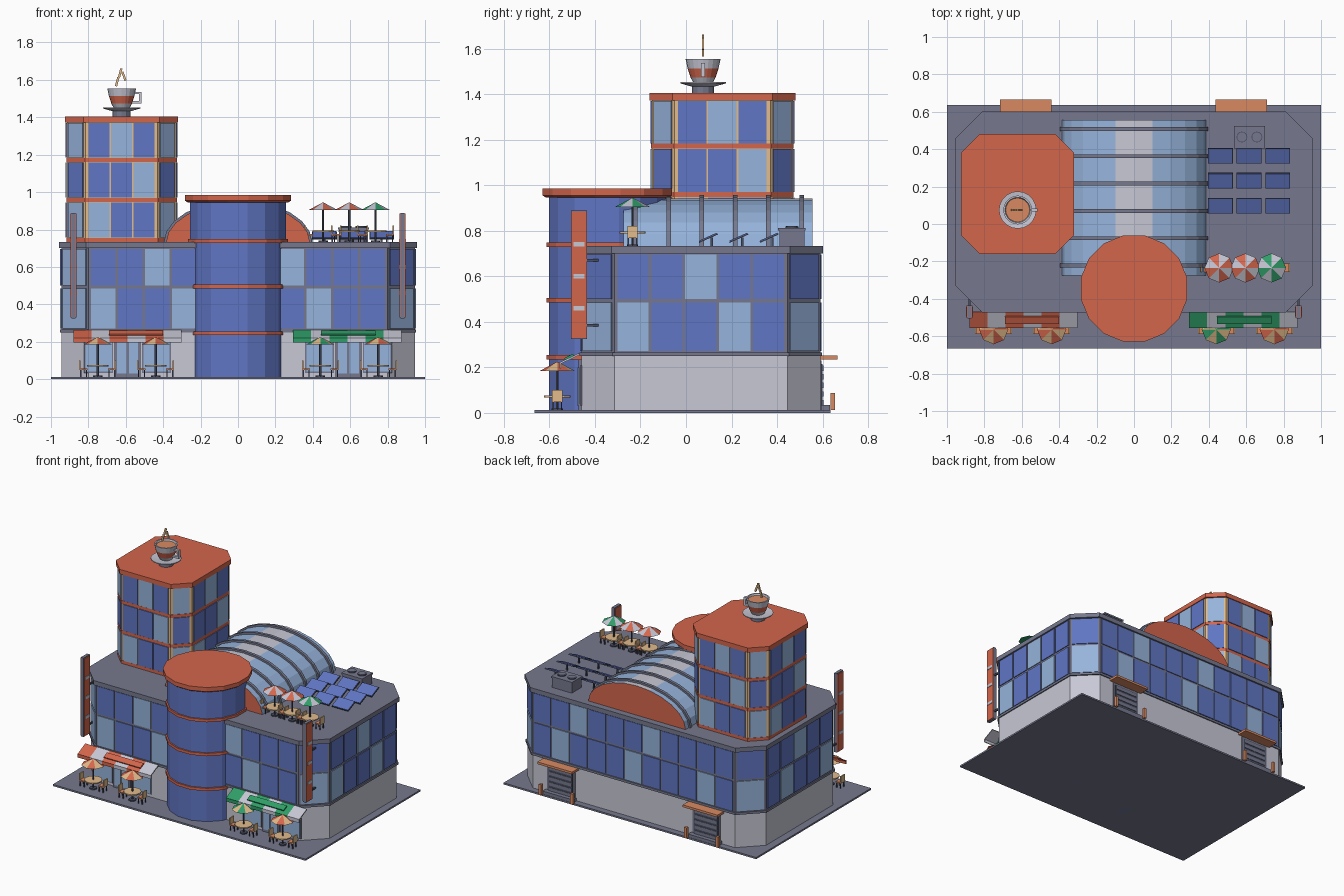
import bpy, bmesh
from math import sin, cos, pi, radians
from mathutils import Matrix, Vector

if "Cube" in bpy.data.objects:
    bpy.data.objects.remove(bpy.data.objects["Cube"])


def material(name, *rgb):
    col = [(c / 255 / 12.92 if c < 11 else ((c / 255 + 0.055) / 1.055) ** 2.4) for c in rgb] + [1]
    m = bpy.data.materials.new(name)
    m.use_nodes = True
    m.diffuse_color = col
    m.node_tree.nodes["Principled BSDF"].inputs["Base Color"].default_value = col
    return m


BLUE = material("deep blue glass", 96, 118, 196)
SKY = material("pale blue glass", 150, 180, 220)
RED = material("brick red", 212, 102, 76)
GREY = material("slate grey", 118, 121, 142)
WHITE = material("light grey wall", 200, 200, 214)
GREEN = material("green cloth", 48, 158, 104)
TAN = material("tan wood", 226, 188, 140)
ORANGE = material("orange trim", 216, 138, 98)
DARK = material("dark metal", 74, 78, 96)


def finish(name, bm, mats, rule=None):
    bmesh.ops.recalc_face_normals(bm, faces=bm.faces)
    if rule:
        bm.normal_update()
        for f in bm.faces:
            f.material_index = rule(f)
    me = bpy.data.meshes.new(name)
    bm.to_mesh(me)
    bm.free()
    for m in mats:
        me.materials.append(m)
    ob = bpy.data.objects.new(name, me)
    bpy.context.collection.objects.link(ob)
    return ob


def box(name, at, size, mat, rot=0, axis='X'):
    bm = bmesh.new()
    m = Matrix.Translation(at) @ Matrix.Rotation(radians(rot), 4, axis) @ Matrix.Diagonal((*size, 1))
    bmesh.ops.create_cube(bm, size=1, matrix=m)
    return finish(name, bm, [mat])


def span(name, lo, hi, mat):
    lo, hi = Vector(lo), Vector(hi)
    return box(name, (lo + hi) / 2, hi - lo, mat)


def extrude(name, pts, a, b, mats, along='z', rule=None):
    bm = bmesh.new()
    rings = [[bm.verts.new((u, v, w) if along == 'z' else (u, w, v)) for u, v in pts] for w in (a, b)]
    n = len(pts)
    bm.faces.new(rings[0])
    bm.faces.new(rings[1])
    for i in range(n):
        j = (i + 1) % n
        bm.faces.new((rings[0][i], rings[0][j], rings[1][j], rings[1][i]))
    return finish(name, bm, mats, rule)


def lathe(name, profile, at, n, mats, rule=None, turn=0.0):
    bm = bmesh.new()
    rings = []
    for r, z in profile:
        rings.append([bm.verts.new((at[0] + r * cos(2 * pi * (i + turn) / n),
                                    at[1] + r * sin(2 * pi * (i + turn) / n), at[2] + z)) for i in range(n)])
    for lo, hi in zip(rings, rings[1:]):
        for i in range(n):
            j = (i + 1) % n
            bm.faces.new((lo[i], lo[j], hi[j], hi[i]))
    bm.faces.new(rings[0])
    bm.faces.new(rings[-1])
    return finish(name, bm, mats, rule)


def octagon(x0, x1, y0, y1, c, grow=0.0):
    x0, y0, x1, y1 = x0 - grow, y0 - grow, x1 + grow, y1 + grow
    return [(x0 + c, y0), (x1 - c, y0), (x1, y0 + c), (x1, y1 - c),
            (x1 - c, y1), (x0 + c, y1), (x0, y1 - c), (x0, y0 + c)]


def glaze(name, p, q, z0, z1, pattern, gap, margin):
    """Row of glass plates along the wall p-q; the pattern letters choose the glass."""
    p, q = Vector((*p, 0)), Vector((*q, 0))
    d = (q - p).normalized()
    out = Vector((d.y, -d.x, 0))
    n = len(pattern)
    step = ((q - p).length - 2 * margin) / n
    bm = bmesh.new()
    for i, letter in enumerate(pattern):
        a = p + d * (margin + i * step + gap / 2)
        b = a + d * (step - gap)
        corners = [a, b, b + out * 0.006, a + out * 0.006]
        lo, hi = ([bm.verts.new((v.x, v.y, z)) for v in corners] for z in (z0, z1))
        faces = [bm.faces.new(lo), bm.faces.new(hi)]
        for k in range(4):
            j = (k + 1) % 4
            faces.append(bm.faces.new((lo[k], lo[j], hi[j], hi[k])))
        for f in faces:
            f.material_index = letter == 'L'
    return finish(name, bm, [BLUE, SKY])


# Ground and main block
span("ground_slab", (-1, -0.665, 0), (1, 0.635, 0.012), GREY)
main = (-0.945, 0.945, -0.46, 0.59, 0.145)
extrude("lower_wall", octagon(*main), 0.012, 0.25, [WHITE])
extrude("window_sill", octagon(*main, 0.008), 0.25, 0.266, [GREY])
extrude("upper_wall", octagon(*main), 0.266, 0.7, [GREY])
extrude("main_roof", octagon(*main, 0.012), 0.7, 0.732, [GREY])
rows = {0: ("LBBLBBBBLBB", "BBLBBBBLBBB"), 2: ("LBBLB", "BBLBB"),
        4: ("BLBBBLBBBLB", "BBLBBBLBBBB"), 6: ("BLBBL", "BBLBB")}
ring = octagon(*main)
for k in range(8):
    low, high = rows.get(k, ("L", "B" if k != 7 else "L"))
    for name, z0, z1, pattern in (("lower", 0.272, 0.485, low), ("upper", 0.5, 0.695, high)):
        glaze(name + "_windows", ring[k], ring[(k + 1) % 8], z0, z1, pattern, 0.012, 0.008)

# Tower
tower = (-0.915, -0.33, -0.15, 0.47, 0.1)
ring = octagon(*tower)
extrude("tower_wall", ring, 0.73, 1.38, [TAN])
extrude("tower_roof", octagon(*tower, 0.01), 1.372, 1.405, [RED])
for z in (0.732, 0.947, 1.16):
    extrude("tower_band", octagon(*tower, 0.003), z, z + 0.022, [RED])
for z0, z1, pattern, corner in ((0.756, 0.945, "LBB", "L"), (0.971, 1.158, "BBL", "B"), (1.184, 1.37, "BLB", "L")):
    for k in range(8):
        glaze("tower_windows", ring[k], ring[(k + 1) % 8], z0, z1,
              corner if k % 2 else pattern, 0.007, 0.012)

# Round glass stair drum
drum = (0, -0.345, 0)
lathe("drum_glass", [(0.262, 0), (0.262, 0.96)], drum, 16, [BLUE], turn=0.5)
for z in (0.235, 0.485, 0.728):
    lathe("drum_band", [(0.272, z), (0.272, z + 0.02)], drum, 16, [RED], turn=0.5)
lathe("drum_roof", [(0.275, 0.945), (0.29, 0.955), (0.29, 0.985)], drum, 16, [RED], turn=0.5)


# Barrel vault with ribs
def arch(w, h):
    return [(w * cos(pi * i / 12), 0.73 + h * sin(pi * i / 12)) for i in range(13)]


def vault_colour(f):
    if abs(f.normal.y) > 0.9:
        return 2
    return 1 if abs(f.calc_center_median().x) < 0.1 and f.normal.z > 0.5 else 0


extrude("barrel_vault", arch(0.385, 0.212), -0.275, 0.555, [SKY, WHITE, RED], 'y', vault_colour)
for i in range(6):
    y = -0.222 + i * 0.146
    extrude("vault_rib", arch(0.397, 0.226), y - 0.01, y + 0.01, [GREY], 'y')


# Cafe tables with parasols and chairs
def cafe_set(x, y, z, cloth, other):
    def stripes(f):
        c = f.calc_center_median() - Vector((x, y, 0))
        return int(Vector((c.x, c.y)).angle_signed(Vector((1, 0)), 0) // (pi / 4)) % 2 if f.normal.z > 0.1 else 0

    lathe("parasol", [(0.078, 0.172), (0.003, 0.212)], (x, y, z), 8, [cloth, other], stripes)
    lathe("parasol_pole", [(0.006, 0), (0.006, 0.18)], (x, y, z), 6, [DARK])
    lathe("table_top", [(0.058, 0.056), (0.058, 0.064)], (x, y, z), 12, [TAN])
    lathe("table_foot", [(0.025, 0), (0.025, 0.008)], (x, y, z), 8, [DARK])
    for s in (-1, 1):
        box("chair_seat", (x + s * 0.075, y, z + 0.04), (0.04, 0.045, 0.008), ORANGE)
        box("chair_back", (x + s * 0.095, y, z + 0.064), (0.008, 0.045, 0.05), TAN)
        for t in (-1, 1):
            for dx in (0.06, 0.091):
                box("chair_leg", (x + s * dx, y + t * 0.018, z + 0.02), (0.006, 0.006, 0.04), DARK)


for x, cloth in ((-0.75, RED), (-0.44, RED), (0.44, GREEN), (0.75, RED)):
    cafe_set(x, -0.565, 0.012, cloth, TAN)
for x, cloth in ((0.455, RED), (0.595, RED), (0.735, GREEN)):
    cafe_set(x, -0.235, 0.732, cloth, WHITE)

# Shop fronts, awnings and blade signs
for s, cloth in ((-1, RED), (1, GREEN)):
    cx = s * 0.59
    span("door_frame", (cx - 0.07, -0.472, 0.012), (cx + 0.07, -0.46, 0.235), GREY)
    for t in (-1, 1):
        box("door_glass", (cx + t * 0.031, -0.473, 0.115), (0.05, 0.006, 0.17), SKY)
        box("shop_window_frame", (cx + t * 0.155, -0.461, 0.12), (0.156, 0.008, 0.176), GREY)
        box("shop_window", (cx + t * 0.155, -0.464, 0.12), (0.14, 0.008, 0.16), SKY)
    left = -0.88 if s < 0 else 0.295
    for i in range(6):
        x = left + (i + 0.5) * 0.0965
        stripe = WHITE if i % 2 else cloth
        box("awning_stripe", (x, -0.512, 0.238), (0.0965, 0.096, 0.008), stripe, 26)
        box("awning_valance", (x, -0.553, 0.208), (0.0965, 0.006, 0.026), stripe)
    box("awning_sign", (cx + s * -0.045 if s < 0 else cx, -0.512, 0.243), (0.29, 0.042, 0.016), cloth, 26)
    sx = s * 0.88
    box("blade_sign", (sx, -0.47, 0.607), (0.022, 0.07, 0.565), GREY)
    for t in (-1, 1):
        box("blade_sign_face", (sx + t * 0.013, -0.47, 0.607), (0.006, 0.066, 0.555), RED)
        for z in (0.46, 0.6, 0.74):
            box("blade_sign_bar", (sx + t * 0.017, -0.47, z), (0.004, 0.05, 0.02), WHITE)
    for z in (0.385, 0.67):
        box("sign_bracket", (sx, -0.415, z), (0.012, 0.06, 0.012), DARK)

# Loading doors at the back
for cx in (-0.578, 0.573):
    box("door_surround", (cx, 0.592, 0.12), (0.22, 0.008, 0.22), GREY)
    box("loading_door", (cx, 0.596, 0.115), (0.19, 0.008, 0.2), DARK)
    for i in range(5):
        box("door_slat", (cx, 0.6, 0.045 + i * 0.038), (0.18, 0.006, 0.024), GREY)
    box("door_canopy", (cx, 0.628, 0.243), (0.275, 0.076, 0.016), ORANGE)
    box("dock_step", (cx, 0.612, 0.022), (0.24, 0.04, 0.024), GREY)
    for t in (-1, 1):
        box("bollard", (cx + t * 0.125, 0.645, 0.05), (0.02, 0.02, 0.076), ORANGE)

# Solar panels and cooling unit
for x in (0.462, 0.615, 0.768):
    for y in (0.098, 0.232, 0.365):
        box("solar_frame", (x, y, 0.768), (0.132, 0.09, 0.006), DARK, 24)
        box("solar_glass", (x, y - 0.002, 0.772), (0.126, 0.084, 0.004), BLUE, 24)
        box("solar_post", (x, y + 0.015, 0.75), (0.01, 0.01, 0.04), DARK)
span("cooling_unit", (0.54, 0.41, 0.73), (0.695, 0.52, 0.8), GREY)
span("cooling_unit_lid", (0.535, 0.405, 0.8), (0.7, 0.525, 0.812), GREY)
for x in (0.577, 0.657):
    lathe("fan_ring", [(0.029, 0), (0.029, 0.006)], (x, 0.465, 0.812), 16, [DARK])
    lathe("fan_disc", [(0.025, 0), (0.025, 0.008)], (x, 0.465, 0.812), 16, [GREY])

# Giant cup on the tower
cup = (-0.622, 0.075, 1.405)
lathe("cup_plinth", [(0.048, 0), (0.048, 0.03)], cup, 12, [GREY])
lathe("saucer", [(0.05, 0.028), (0.1, 0.042), (0.1, 0.048), (0.05, 0.042)], cup, 20, [WHITE])
lathe("cup_body", [(0.042, 0.044), (0.055, 0.068), (0.068, 0.108), (0.077, 0.15), (0.068, 0.15), (0.064, 0.138)],
      cup, 20, [WHITE, RED, ORANGE],
      lambda f: 2 if len(f.verts) > 4 and f.normal.z > 0.5 else
      int(1.473 < f.calc_center_median().z < 1.513 and f.normal.z < 0.1))
for dx, dz, sx, sz in ((0.083, 0.125, 0.04, 0.012), (0.079, 0.075, 0.048, 0.012), (0.1, 0.1, 0.012, 0.062)):
    box("cup_handle", (cup[0] + dx, cup[1], cup[2] + dz), (sx, 0.018, sz), WHITE)
for dx, dz, tilt in ((-0.024, 0.185, 15), (-0.008, 0.232, 15), (0.012, 0.215, -20)):
    box("steam", (cup[0] + dx, cup[1], cup[2] + dz), (0.012, 0.01, 0.05), TAN, tilt, 'Y')
